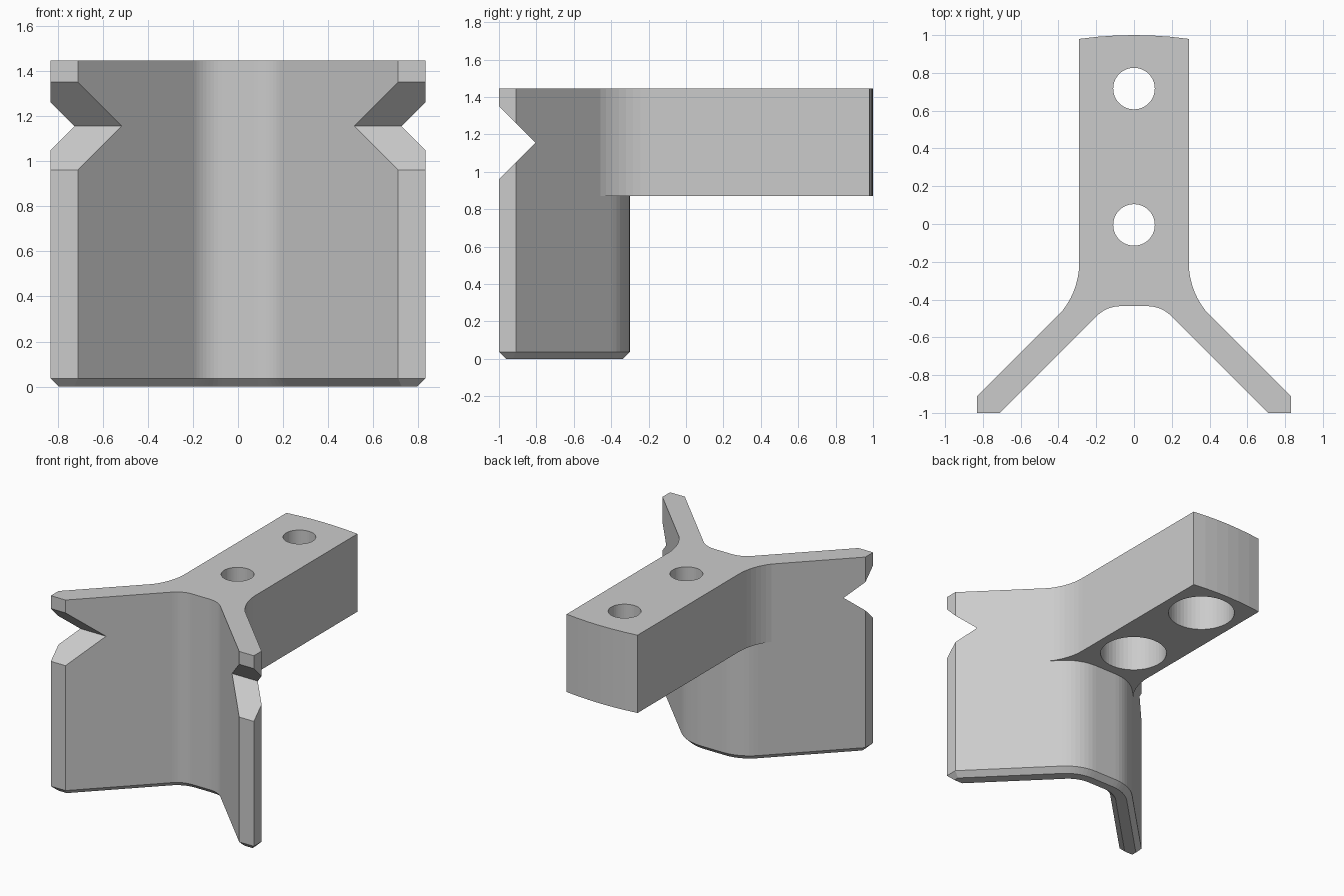
import bpy, bmesh, math
from mathutils import Vector

if "Cube" in bpy.data.objects:
    bpy.data.objects.remove(bpy.data.objects["Cube"])

TOP, ARM_Z, CHAMFER = 1.445, 0.87, 0.037


def mirrored(half):
    """Counter-clockwise right half of an outline -> full symmetric outline."""
    return half + [(-x, y, r) for x, y, r in reversed(half) if x > 0]


def rounded(points, steps=8):
    """Outline of (x, y, radius) with each radius turned into a fillet."""
    out = []
    for i, (x, y, r) in enumerate(points):
        p = Vector((x, y))
        if r == 0:
            out.append(p)
            continue
        a = (Vector(points[i - 1][:2]) - p).normalized()
        b = (Vector(points[(i + 1) % len(points)][:2]) - p).normalized()
        half = a.angle(b) / 2
        centre = p + (a + b).normalized() * r / math.sin(half)
        start = (p + a * r / math.tan(half) - centre).normalized()
        end = (p + b * r / math.tan(half) - centre).normalized()
        out += [centre + r * start.slerp(end, k / steps) for k in range(steps + 1)]
    return out


def inset(points, d):
    """Mitred inward offset of a counter-clockwise outline."""
    out = []
    for i, p in enumerate(points):
        e1 = (p - points[i - 1]).normalized()
        e2 = (points[(i + 1) % len(points)] - p).normalized()
        n1, n2 = Vector((-e1.y, e1.x)), Vector((-e2.y, e2.x))
        out.append(p + (n1 + n2) * d / (1 + n1.dot(n2)))
    return out


def loft(name, layers):
    """Solid through a stack of (outline, z) layers."""
    bm = bmesh.new()
    rings = [[bm.verts.new((p.x, p.y, z)) for p in pts] for pts, z in layers]
    n = len(rings[0])
    for low, high in zip(rings, rings[1:]):
        for i in range(n):
            j = (i + 1) % n
            bm.faces.new((low[i], low[j], high[j], high[i]))
    bm.faces.new(rings[0][::-1])
    bm.faces.new(rings[-1])
    mesh = bpy.data.meshes.new(name)
    bm.to_mesh(mesh)
    bm.free()
    obj = bpy.data.objects.new(name, mesh)
    bpy.context.collection.objects.link(obj)
    return obj


def combine(target, tool, operation):
    tool.hide_render = True
    bpy.context.view_layer.objects.active = target
    mod = target.modifiers.new(operation.lower(), 'BOOLEAN')
    mod.operation, mod.solver, mod.object = operation, 'EXACT', tool
    bpy.ops.object.modifier_apply(modifier=mod.name)
    bpy.data.objects.remove(tool)


# V-shaped plate with a chamfered foot
plate_outline = rounded(mirrored([
    (0.145, -0.435, 0.18), (0.71, -1, 0), (0.83, -1, 0),
    (0.83, -0.91, 0), (0.22, -0.30, 0.32)]))
bracket = loft("bracket", [(inset(plate_outline, CHAMFER), 0),
                           (plate_outline, CHAMFER), (plate_outline, TOP)])

# Arm flaring into the plate, with a slightly bowed end
bow = [(0.29 * k / 3, 1 - 0.02 * (k / 3) ** 2, 0) for k in (3, 2, 1, 0)]
arm_outline = rounded(mirrored([
    (0, -0.37, 0), (0.43, -0.515, 0), (0.29, -0.37, 0.41)] + bow))
combine(bracket, loft("arm", [(arm_outline, ARM_Z), (arm_outline, TOP)]), 'UNION')

# V notch across both wing tips
bpy.ops.mesh.primitive_cube_add(size=0.3 * math.sqrt(2), location=(0, -1.105, 1.155),
                                rotation=(math.pi / 4, 0, 0))
notch = bpy.context.object
notch.scale.x = 6
bpy.context.view_layer.update()
combine(bracket, notch, 'DIFFERENCE')

# Screw holes with wide counterbores from below
for y in (-0.005, 0.717):
    for radius, low, high in ((0.11, 0.7, 1.6), (0.225, 0.7, 1.23)):
        bpy.ops.mesh.primitive_cylinder_add(vertices=48, radius=radius, depth=high - low,
                                            location=(0, y, (low + high) / 2))
        combine(bracket, bpy.context.object, 'DIFFERENCE')
